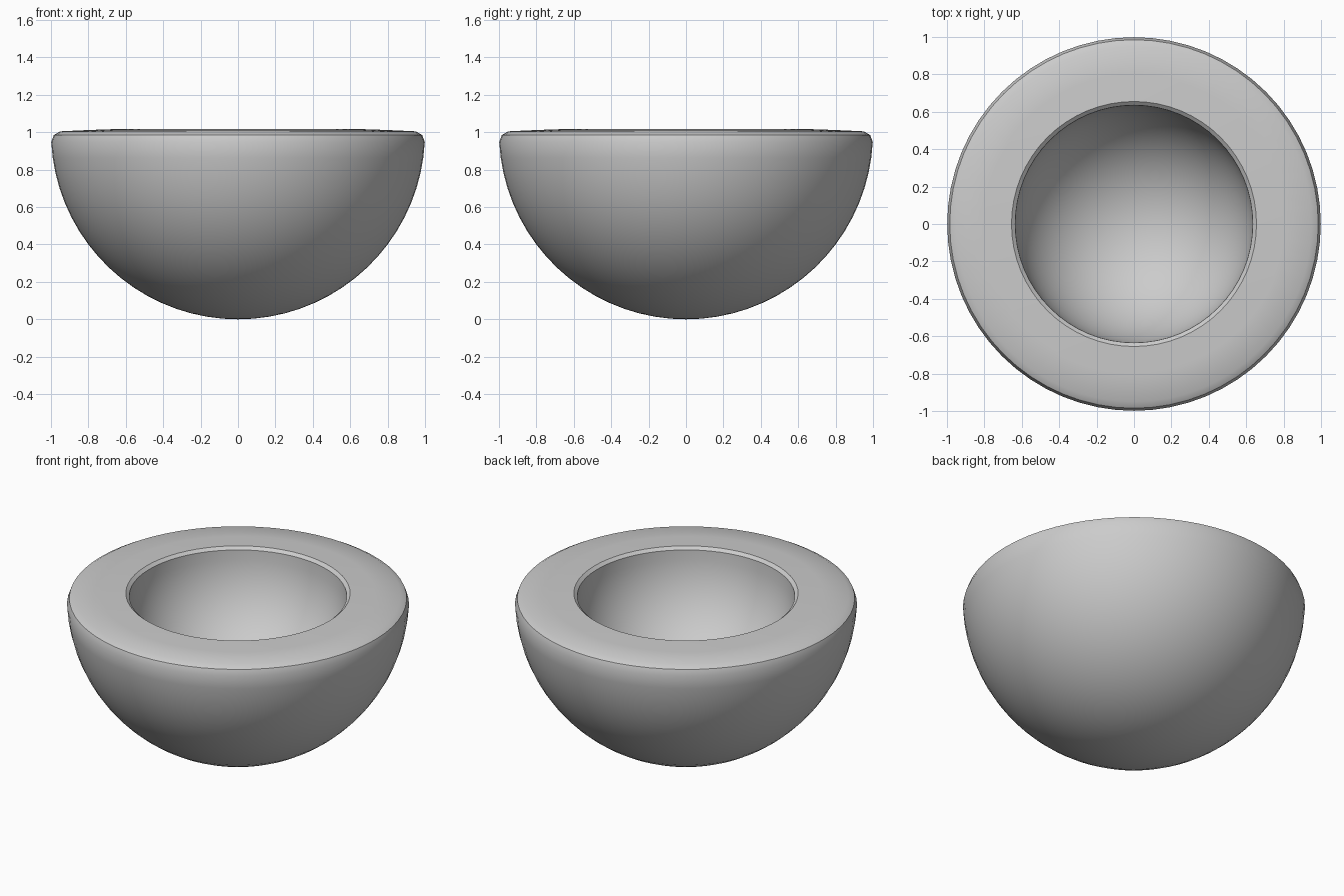
import bpy, bmesh
from math import sin, cos, radians, pi

if "Cube" in bpy.data.objects:
    bpy.data.objects.remove(bpy.data.objects["Cube"])


def arc(radius, start, end, steps):
    """Profile points on a circle centred at z = 1, angle measured up from straight down."""
    return [(radius * sin(a), 1 - radius * cos(a))
            for a in (radians(start + (end - start) * i / steps) for i in range(steps + 1))]


# Profile: outer hemisphere, rounded lip, flat rim, inner hemisphere
outer = arc(1.0, 0, 87, 18)
lip = [(0.985, 0.985), (0.95, 1.005), (0.80, 1.012), (0.655, 1.017), (0.635, 1.0)]
inner = arc(0.635, 84, 0, 14)
profile = outer + lip + inner

# Lathe the profile around z
bm = bmesh.new()
verts = [bm.verts.new((r, 0, z)) for r, z in profile]
edges = [bm.edges.new(pair) for pair in zip(verts, verts[1:])]
bmesh.ops.spin(bm, geom=verts + edges, cent=(0, 0, 0), axis=(0, 0, 1),
               angle=2 * pi, steps=64, use_merge=False)
bmesh.ops.remove_doubles(bm, verts=bm.verts, dist=0.0005)
bmesh.ops.recalc_face_normals(bm, faces=bm.faces)

mesh = bpy.data.meshes.new("bowl")
bm.to_mesh(mesh)
bm.free()
bowl = bpy.data.objects.new("bowl", mesh)
bpy.context.collection.objects.link(bowl)

# Smooth walls with a crisp rim
bpy.context.view_layer.objects.active = bowl
bowl.select_set(True)
bpy.ops.object.shade_smooth_by_angle(angle=radians(40))
